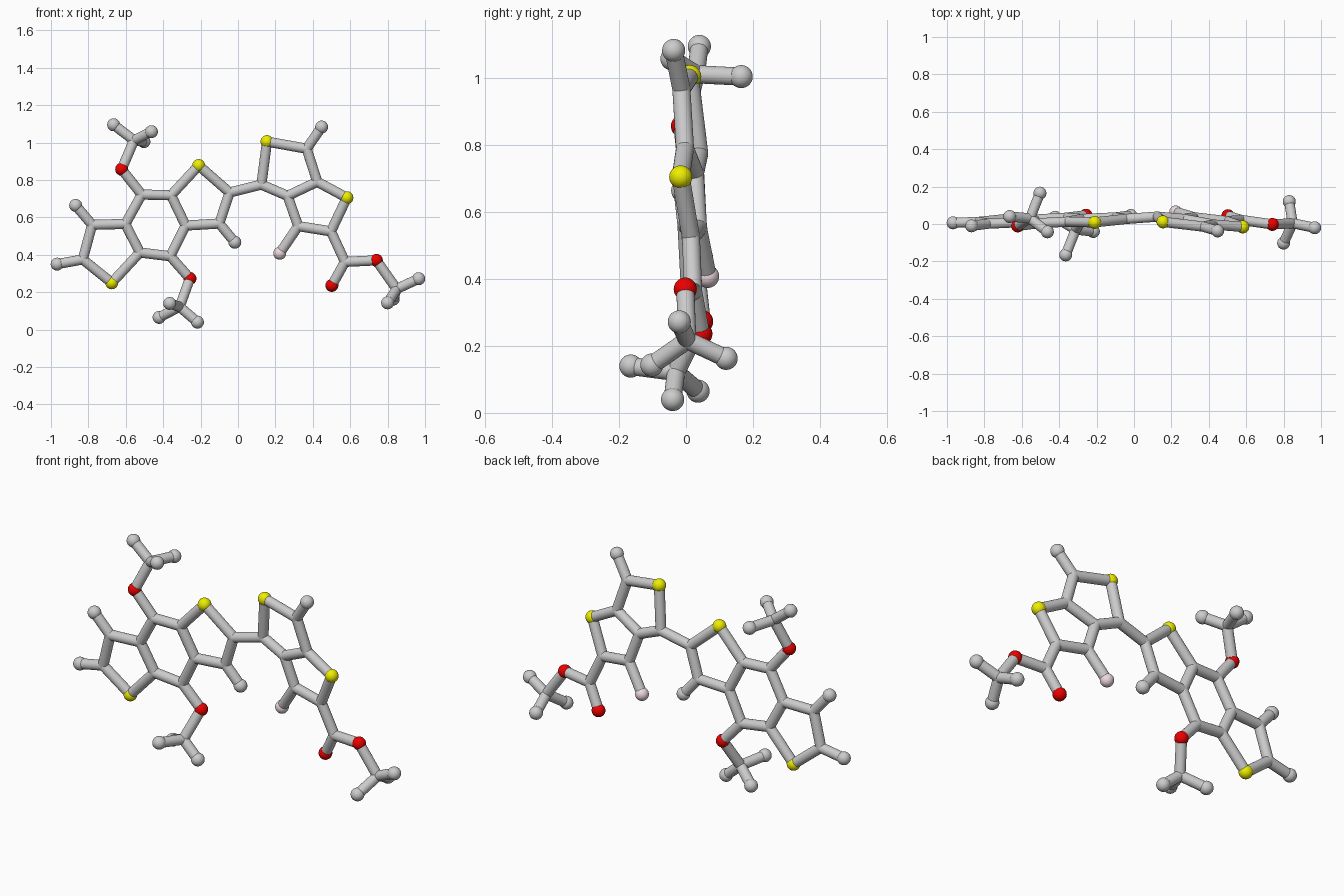
import bpy, bmesh
from mathutils import Vector, Matrix

if "Cube" in bpy.data.objects:
    bpy.data.objects.remove(bpy.data.objects["Cube"])

BALL, BOND = 0.0345, 0.027

def material(name, rgb):
    m = bpy.data.materials.new(name)
    m.diffuse_color = (*rgb, 1)
    m.use_nodes = True
    m.node_tree.nodes["Principled BSDF"].inputs["Base Color"].default_value = m.diffuse_color
    return m

MATS = {"sulfur": material("yellow", (0.85, 0.85, 0.0)),
        "oxygen": material("red", (0.85, 0.0, 0.0)),
        "fluorine": material("pale_pink", (0.85, 0.7, 0.73))}

# The two flat halves of the molecule are slightly tilted planes y(x, z)
def left(x, z, y=None):
    return Vector((x, 0.078 + 0.05 * x - 0.067 * z if y is None else y, z))

def right(x, z, y=None):
    return Vector((x, 0.138 - 0.137 * x - 0.105 * z if y is None else y, z))

atoms = {
    # left fused rings
    "sulfur_1": left(-.675, .25), "carbon_1": left(-.83, .375), "carbon_2": left(-.78, .56),
    "carbon_3": left(-.602, .565), "carbon_4": left(-.525, .412), "carbon_5": left(-.515, .722),
    "carbon_6": left(-.358, .718), "carbon_7": left(-.28, .556), "carbon_8": left(-.362, .392),
    "sulfur_2": left(-.21, .877), "carbon_9": left(-.045, .733), "carbon_10": left(-.10, .567),
    "hydrogen_1": left(-.967, .35), "hydrogen_2": left(-.868, .664), "hydrogen_3": left(-.017, .467),
    # upper methoxy group
    "oxygen_1": left(-.622, .857), "carbon_11": left(-.556, 1.012, .03),
    "hydrogen_4": left(-.665, 1.095, .04), "hydrogen_5": left(-.463, 1.058, -.042),
    "hydrogen_6": left(-.503, 1.005, .165),
    # lower methoxy group
    "oxygen_2": left(-.257, .273), "carbon_12": left(-.312, .122, -.03),
    "hydrogen_7": left(-.422, .065, .036), "hydrogen_8": left(-.217, .04, -.04),
    "hydrogen_9": left(-.365, .14, -.165),
    # right fused rings
    "carbon_13": right(.125, .775), "sulfur_3": right(.155, 1.005), "carbon_14": right(.367, .967),
    "carbon_15": right(.424, .79), "carbon_16": right(.265, .715), "sulfur_4": right(.582, .705),
    "carbon_17": right(.497, .525), "carbon_18": right(.322, .553),
    "hydrogen_10": right(.447, 1.083), "fluorine_1": right(.223, .408),
    # ester group
    "carbon_19": right(.572, .362), "oxygen_3": right(.502, .236), "oxygen_4": right(.74, .37),
    "carbon_20": right(.848, .217, .004), "hydrogen_11": right(.966, .272, -.02),
    "hydrogen_12": right(.80, .143, -.102), "hydrogen_13": right(.83, .163, .12),
}

# Chains of bonded atoms
chains = """
S1 C1 C2 C3 C4 S1 | C3 C5 C6 C7 C8 C4 | C6 S2 C9 C10 C7 | C1 H1 | C2 H2 | C10 H3
C5 O1 C11 H4 | C11 H5 | C11 H6
C8 O2 C12 H7 | C12 H8 | C12 H9
C9 C13 S3 C14 C15 C16 C13 | C15 S4 C17 C18 C16 | C14 H10 | C18 F1
C17 C19 O3 | C19 O4 C20 H11 | C20 H12 | C20 H13
"""
NAMES = {"S": "sulfur", "C": "carbon", "O": "oxygen", "H": "hydrogen", "F": "fluorine"}

def ball_mesh(kind):
    me = bpy.data.meshes.new(kind + "_ball")
    bm = bmesh.new()
    bmesh.ops.create_uvsphere(bm, u_segments=32, v_segments=16,
                              radius=BOND if kind == "carbon" else BALL)
    for f in bm.faces:
        f.smooth = True
    bm.to_mesh(me)
    bm.free()
    if kind in MATS:
        me.materials.append(MATS[kind])
    return me

def add(name, me, matrix):
    ob = bpy.data.objects.new(name, me)
    ob.matrix_world = matrix
    bpy.context.collection.objects.link(ob)

# Atoms
balls = {kind: ball_mesh(kind) for kind in NAMES.values()}
for name, pos in atoms.items():
    kind = name.split("_")[0]
    add(name + "_atom", balls[kind], Matrix.Translation(pos))

# Bonds: one unit cylinder shared and stretched between atoms
stick = bpy.data.meshes.new("bond_stick")
bm = bmesh.new()
bmesh.ops.create_cone(bm, cap_ends=True, segments=24, radius1=BOND, radius2=BOND, depth=1)
for f in bm.faces:
    f.smooth = len(f.verts) == 4
bm.to_mesh(stick)
bm.free()

for chain in chains.strip().replace("\n", "|").split("|"):
    keys = [NAMES[k[0]] + "_" + k[1:] for k in chain.split()]
    for a, b in zip(keys, keys[1:]):
        d = atoms[b] - atoms[a]
        add(f"bond_{a}_to_{b}", stick,
            Matrix.Translation((atoms[a] + atoms[b]) / 2)
            @ d.to_track_quat('Z', 'Y').to_matrix().to_4x4()
            @ Matrix.Diagonal((1, 1, d.length, 1)))
